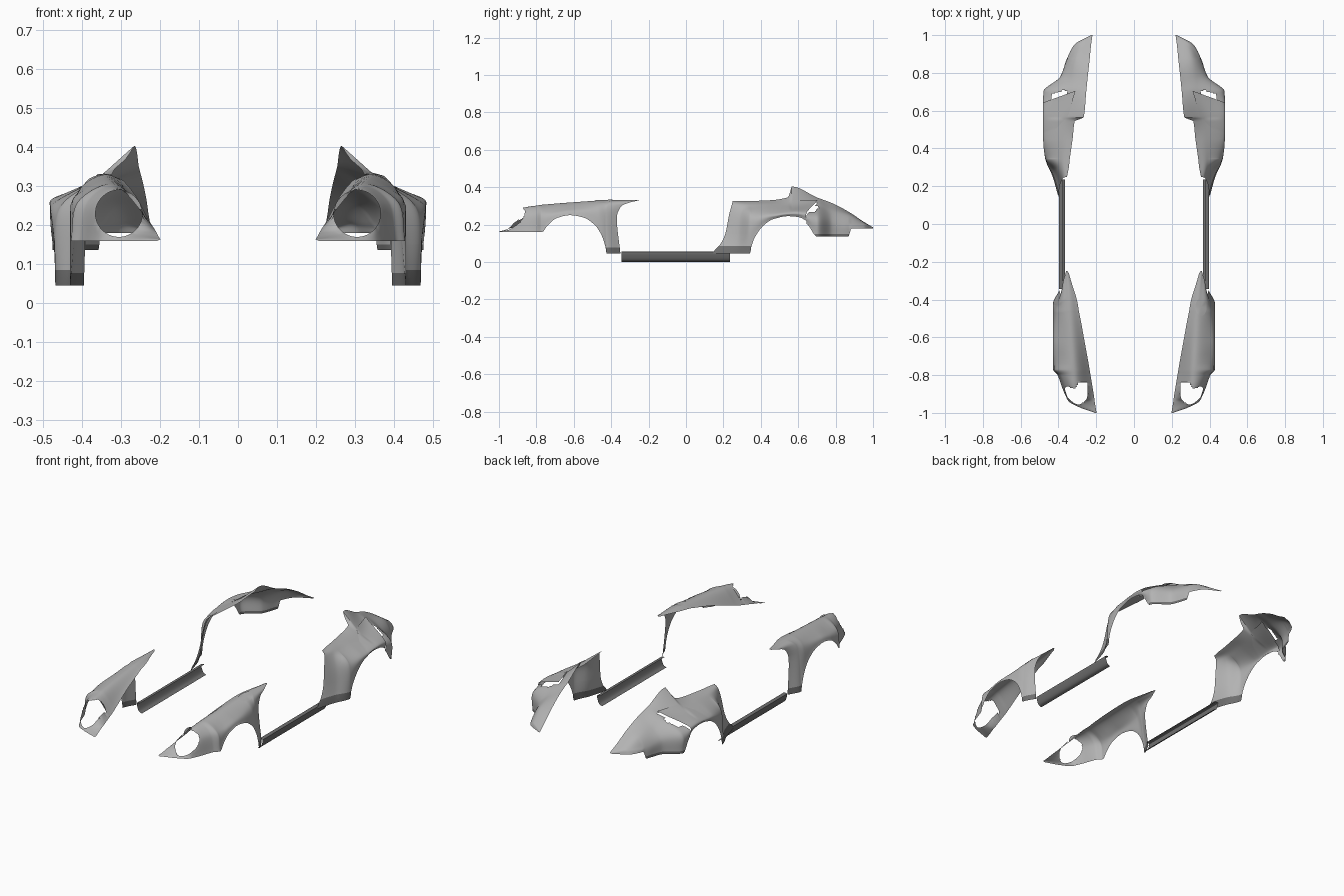
import bpy, bmesh, math
from mathutils import Vector
from mathutils.bvhtree import BVHTree

cube = bpy.data.objects.get("Cube")
if cube:
    bpy.data.objects.remove(cube, do_unlink=True)


def make_material(name, value):
    material = bpy.data.materials.new(name)
    material.use_nodes = True
    color = (value, value, value, 1)
    material.diffuse_color = color
    material.node_tree.nodes["Principled BSDF"].inputs["Base Color"].default_value = color
    return material


body_gray = make_material("body gray", 0.45)
dark_gray = make_material("dark lower gray", 0.16)


def interpolate(keys, values, at):
    """Smooth interpolation that never overshoots its keys."""
    last = len(keys) - 1
    slopes = [(values[i + 1] - values[i]) / (keys[i + 1] - keys[i]) for i in range(last)]

    def tangent(i):
        if i == 0 or i == last:
            return slopes[min(i, last - 1)]
        before, after = slopes[i - 1], slopes[i]
        return 2 * before * after / (before + after) if before * after > 0 else 0

    at = min(max(at, keys[0]), keys[-1])
    i = next(k for k in range(last) if at <= keys[k + 1])
    width = keys[i + 1] - keys[i]
    t = (at - keys[i]) / width
    rise = values[i + 1] - values[i]
    m, n = tangent(i) * width, tangent(i + 1) * width
    return values[i] + t * m + t * t * (3 * rise - 2 * m - n) + t ** 3 * (m + n - 2 * rise)


def section_curve(points, steps=9):
    """Catmull-Rom curve through the inner, crown, shoulder and bottom points."""
    padded = [2 * points[0] - points[1]] + points + [2 * points[-1] - points[-2]]
    result = []
    for a, b, c, d in zip(padded, padded[1:], padded[2:], padded[3:]):
        for k in range(steps):
            t = k / steps
            result.append(b + (c - a) * t / 2 + (2 * a - 5 * b + 4 * c - d) * t * t / 2
                          + (3 * b - a - 3 * c + d) * t ** 3 / 2)
    return result + [points[-1]]


def loft_panel(stations, bottom, shift, step=0.005):
    """Sheet lofted along y; the bottom edge follows its own height curve."""
    keys = [s[0] for s in stations]
    count = round((keys[-1] - keys[0]) / step)
    rows_y = sorted({round(keys[0] + i * step, 4) for i in range(count + 1)}
                    | {b[0] for b in bottom})
    bm = bmesh.new()
    rows = []
    for y in rows_y:
        v = [interpolate(keys, [s[c] for s in stations], y) for c in range(1, 8)]
        low = interpolate([b[0] for b in bottom], [b[1] for b in bottom], y)
        points = [Vector(v[0:2]), Vector(v[2:4]), Vector(v[4:6]), Vector((v[6], low))]
        rows.append([bm.verts.new((p.x, y + shift(y, p.y), p.y)) for p in section_curve(points)])
    for first, second in zip(rows, rows[1:]):
        for i in range(len(first) - 1):
            bm.faces.new((first[i], first[i + 1], second[i + 1], second[i]))
    return bm


def cut(bm, point, normal):
    bmesh.ops.bisect_plane(bm, geom=bm.verts[:] + bm.edges[:] + bm.faces[:],
                           plane_co=point, plane_no=normal)


def finish(name, bm, mirrored=True, material_rule=None):
    mesh = bpy.data.meshes.new(name)
    mesh.materials.append(body_gray)
    mesh.materials.append(dark_gray)
    for face in bm.faces:
        if material_rule and material_rule(face.calc_center_median()):
            face.material_index = 1
    bm.to_mesh(mesh)
    bm.free()
    obj = bpy.data.objects.new(name, mesh)
    bpy.context.collection.objects.link(obj)
    if mirrored:
        obj.modifiers.new("both sides", "MIRROR").use_mirror_merge = False
    bpy.ops.object.select_all(action="DESELECT")
    obj.select_set(True)
    bpy.context.view_layer.objects.active = obj
    bpy.ops.object.shade_smooth_by_angle(angle=math.radians(35))
    return obj


# Front fenders: y, inner x z, crown x z, shoulder x z, bottom x
front_stations = [
    (-1, .198, .163, .2, .163, .203, .162, .206),
    (-.97, .203, .17, .24, .17, .27, .166, .29),
    (-.94, .208, .18, .26, .185, .32, .178, .345),
    (-.91, .212, .187, .285, .24, .345, .215, .362),
    (-.88, .217, .195, .3, .285, .355, .25, .375),
    (-.8, .23, .215, .31, .3, .385, .26, .405),
    (-.77, .235, .225, .315, .305, .41, .26, .428),
    (-.62, .262, .275, .33, .318, .41, .28, .43),
    (-.47, .29, .31, .345, .328, .41, .285, .43),
    (-.43, .3, .318, .35, .33, .405, .28, .43),
    (-.36, .345, .328, .362, .328, .385, .28, .395)]
front_bottom = [(-1, .16), (-.77, .16), (-.74, .195), (-.69, .235), (-.62, .25), (-.55, .238),
                (-.49, .2), (-.45, .14), (-.432, .08), (-.428, .045), (-.36, .045)]


def front_shift(y, z):
    edge = interpolate([.04, .24, .3, .318, .33], [.01, -.01, .015, .06, .11], z)
    return edge * max(0, 1 - (-.36 - y) / .1)


front = loft_panel(front_stations, front_bottom, front_shift, 0.004)
surface = BVHTree.FromBMesh(front)

# Round headlight openings
lamp, radius = Vector((.305, .23)), .06


def from_lamp(p):
    return Vector((p.x, p.z)) - lamp


outer_edge = {v for v in front.verts if v.is_boundary}
inside = [f for f in front.faces if f.calc_center_median().y < -.84
          and from_lamp(f.calc_center_median()).length < radius]
bmesh.ops.delete(front, geom=inside, context="FACES")
for v in front.verts:
    if v.is_boundary and v not in outer_edge:
        spot = lamp + from_lamp(v.co).normalized() * radius
        v.co.x, v.co.z = spot
cut(front, (0, 0, .078), (0, 0, 1))
finish("front_fenders", front, True, lambda c: c.z < .078)

# Oval filler cap lying on the left front fender
cap = bmesh.new()
bmesh.ops.create_circle(cap, cap_ends=True, cap_tris=True, segments=32, radius=1)
for v in cap.verts:
    x, y = .355 + v.co.x * .03, -.44 + v.co.y * .048
    hit = surface.ray_cast(Vector((x, y, 1)), Vector((0, 0, -1)))[0]
    v.co = (x, y, (hit.z if hit else .32) + .003)
finish("filler_cap", cap, False)

# Rear fenders, same layout
rear_stations = [
    (.25, .355, .325, .375, .3, .385, .22, .4),
    (.3, .345, .325, .385, .3, .415, .22, .43),
    (.345, .34, .326, .39, .3, .463, .23, .468),
    (.45, .325, .33, .385, .305, .474, .255, .475),
    (.545, .314, .346, .385, .305, .475, .26, .475),
    (.556, .285, .372, .383, .305, .475, .26, .475),
    (.566, .266, .403, .38, .305, .475, .26, .475),
    (.7, .253, .345, .34, .305, .468, .24, .475),
    (.78, .245, .315, .33, .27, .385, .215, .39),
    (.87, .235, .268, .31, .25, .35, .2, .357),
    (.95, .227, .215, .275, .21, .3, .2, .315),
    (1, .22, .185, .222, .184, .224, .182, .226)]
rear_bottom = [(.25, .045), (.343, .045), (.349, .08), (.37, .135), (.42, .2), (.47, .23),
               (.53, .24), (.6, .23), (.65, .2), (.7, .136), (.868, .136), (.885, .18), (1, .18)]


def rear_shift(y, z):
    edge = interpolate([.04, .06, .09, .15, .25, .325], [-.11, -.1, -.07, -.04, -.02, 0], z)
    return edge * max(0, 1 - (y - .25) / .095)


rear = loft_panel(rear_stations, rear_bottom, rear_shift)

# Raised scoop panel: region between three upright cutting planes
tip, bend = Vector((.31, .705, 0)), Vector((.35, .57, 0))
ends = [(tip, Vector((.475, .645, 0))), (tip, bend), (bend, Vector((.475, .44, 0)))]
planes = []
for start, end in ends:
    along = end - start
    planes.append((start, Vector((-along.y, along.x, 0)).normalized()))
    cut(rear, *planes[-1])


def side_of(p, index):
    return (p - planes[index][0]).dot(planes[index][1])


panel, opening = [], []
for f in rear.faces:
    c = f.calc_center_median()
    if side_of(c, 0) < 0 and side_of(c, 1) > 0 and side_of(c, 2) > 0:
        panel.append(f)
    elif 0 < side_of(c, 0) < .025 and .36 < c.x < .44:
        opening.append(f)
bmesh.ops.delete(rear, geom=opening, context="FACES")
split = bmesh.ops.split(rear, geom=panel)["geom"]
for v in split:
    if isinstance(v, bmesh.types.BMVert):
        v.co.z += .014 * min(1, max(0, 1 + side_of(v.co, 0) / .15))

for height in (.085, .15):
    cut(rear, (0, 0, height), (0, 0, 1))
finish("rear_fenders", rear, True, lambda c: c.z < (.15 if c.y > .69 else .085))

# Curved sills joining the fenders
sill = bmesh.new()
profile = section_curve([Vector(p) for p in
                         ((.376, .056), (.396, .053), (.392, .028), (.382, .008), (.365, 0))], 5)
ends = [[sill.verts.new((p.x, y, p.y)) for p in profile] for y in (-.345, .235)]
for i in range(len(profile) - 1):
    sill.faces.new((ends[0][i], ends[0][i + 1], ends[1][i + 1], ends[1][i]))
finish("side_sills", sill, True, lambda c: True)
